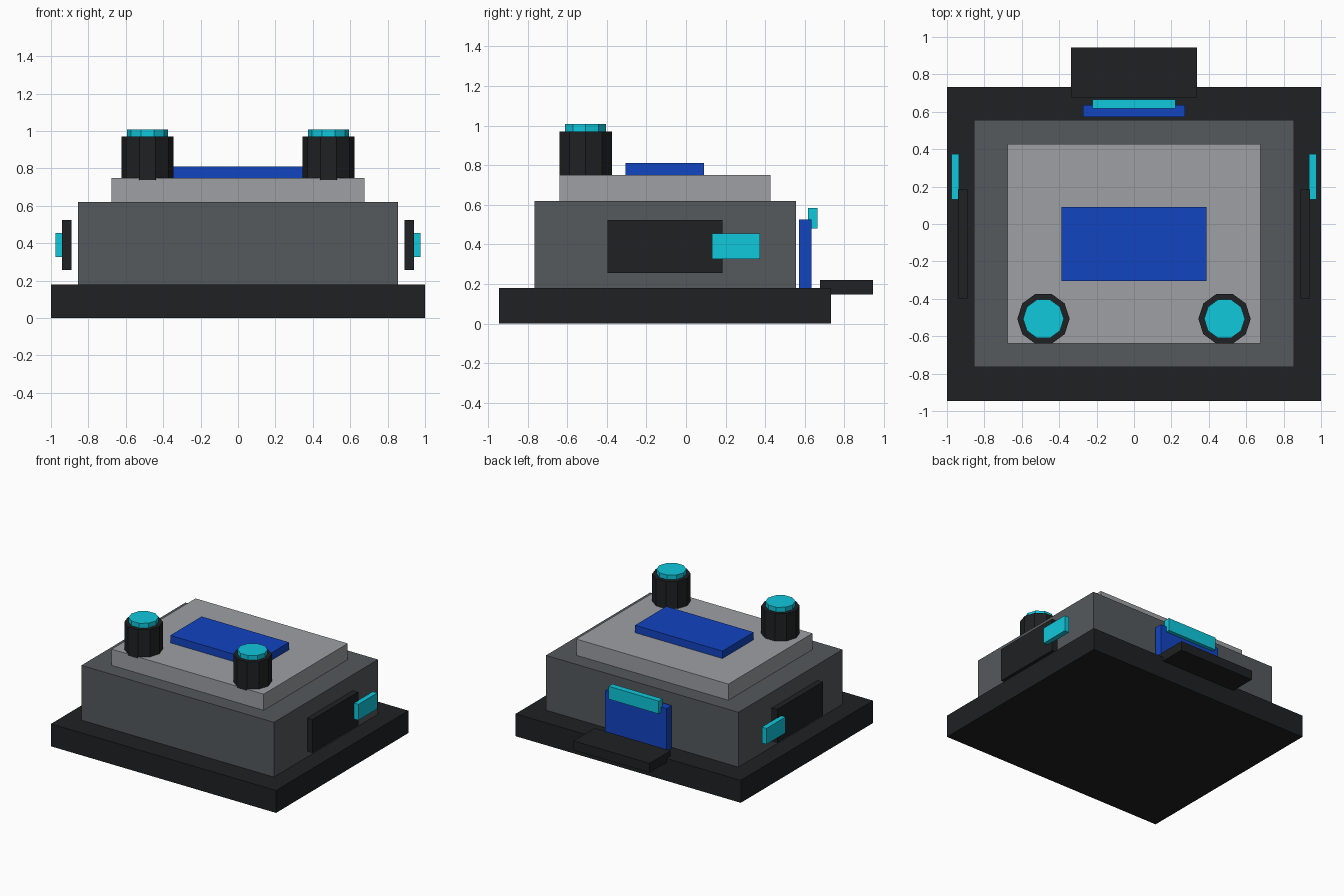
import bpy

if "Cube" in bpy.data.objects:
    bpy.data.objects.remove(bpy.data.objects["Cube"])


def material(name, rgb):
    m = bpy.data.materials.new(name)
    m.diffuse_color = (*rgb, 1.0)
    m.use_nodes = True
    m.node_tree.nodes["Principled BSDF"].inputs["Base Color"].default_value = m.diffuse_color
    return m


DARK = material("dark", (0.014, 0.015, 0.016))
SLATE = material("slate", (0.091, 0.100, 0.109))
GREY = material("light_grey", (0.34, 0.35, 0.37))
BLUE = material("blue", (0.006, 0.058, 0.53))
CYAN = material("cyan", (0.005, 0.58, 0.72))


def box(name, x, y, z, mat):
    """Box from (min, max) ranges on each axis."""
    bpy.ops.mesh.primitive_cube_add(size=1, location=[(a + b) / 2 for a, b in (x, y, z)])
    ob = bpy.context.object
    ob.name = name
    ob.scale = [b - a for a, b in (x, y, z)]
    bpy.ops.object.transform_apply(location=False, rotation=False, scale=True)
    ob.data.materials.append(mat)


def decagon(name, x, y, z, radius, mat):
    """Ten-sided upright cylinder with a corner on the x axis."""
    bpy.ops.mesh.primitive_cylinder_add(vertices=10, radius=radius, depth=z[1] - z[0],
                                        location=(x, y, (z[0] + z[1]) / 2),
                                        rotation=(0, 0, 1.5707963))
    ob = bpy.context.object
    ob.name = name
    ob.data.materials.append(mat)


# Stepped housing
box("base", (-1, 1), (-0.945, 0.733), (0, 0.18), DARK)
box("body", (-0.855, 0.855), (-0.765, 0.555), (0.18, 0.62), SLATE)
box("top_plate", (-0.676, 0.676), (-0.639, 0.427), (0.62, 0.75), GREY)
box("top_screen", (-0.388, 0.388), (-0.305, 0.092), (0.75, 0.81), BLUE)

# Rear panel, light strip and tray
box("rear_panel", (-0.273, 0.273), (0.571, 0.635), (0.175, 0.525), BLUE)
box("rear_light", (-0.223, 0.223), (0.617, 0.665), (0.48, 0.583), CYAN)
box("rear_tray", (-0.338, 0.338), (0.677, 0.945), (0.146, 0.221), DARK)

# Mirrored knobs and side panels
for side, s in (("left", -1), ("right", 1)):
    decagon(side + "_knob", s * 0.484, -0.507, (0.738, 0.97), 0.14, DARK)
    decagon(side + "_knob_cap", s * 0.484, -0.507, (0.965, 1.007), 0.109, CYAN)
    box(side + "_panel", sorted((s * 0.89, s * 0.94)), (-0.397, 0.184), (0.256, 0.524), DARK)
    box(side + "_light", sorted((s * 0.936, s * 0.977)), (0.132, 0.374), (0.326, 0.454), CYAN)
